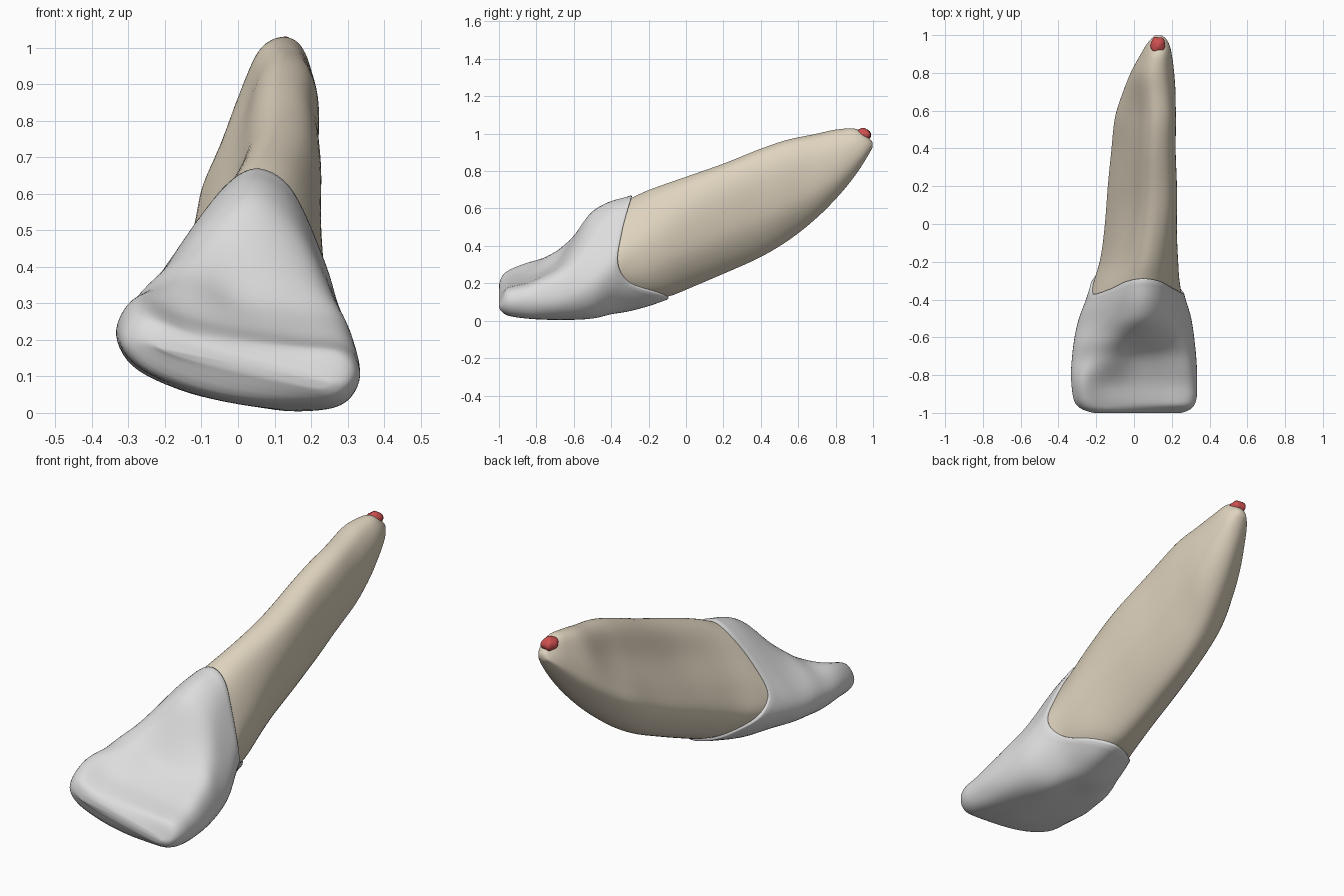
import bpy, bmesh, math, random
from mathutils import Vector

if "Cube" in bpy.data.objects:
    bpy.data.objects.remove(bpy.data.objects["Cube"])

# Bounding box of the tooth along its length: y, x left, x right, z bottom, z top
BOX = [
    (-1.0, -.21, .25, .07, .19), (-.985, -.27, .295, .043, .24), (-.95, -.312, .325, .027, .27),
    (-.9, -.327, .335, .018, .293), (-.8, -.335, .335, .008, .33), (-.7, -.328, .33, .004, .368),
    (-.6, -.315, .32, .004, .475), (-.5, -.292, .305, .01, .59), (-.4, -.255, .27, .025, .64),
    (-.3, -.215, .24, .05, .66), (-.2, -.18, .235, .08, .70), (0, -.155, .227, .165, .77),
    (.2, -.14, .225, .25, .84), (.4, -.12, .218, .34, .92), (.55, -.105, .22, .43, .97),
    (.7, -.06, .22, .55, 1.0), (.8, -.02, .213, .65, 1.022), (.9, .035, .2, .77, 1.03),
    (.95, .065, .188, .845, 1.0), (.98, .09, .17, .895, .975), (.997, .11, .15, .925, .955)]

# Section outlines inside the box (u -1..1, v 0..1), from bottom round by the right
EDGE = [(0, .35), (.45, .15), (.85, 0), (1, .1), (.85, .25), (.45, .45),
        (0, .65), (-.45, .85), (-.85, 1), (-1, .9), (-.85, .75), (-.45, .55)]
INCISAL = [(0, .04), (.45, 0), (.85, .03), (1, .3), (.88, .58), (.45, .65),
           (0, .73), (-.45, .85), (-.83, 1), (-1, .7), (-.85, .4), (-.45, .17)]
HOLLOW = [(0, .06), (.45, 0), (.82, .05), (1, .28), (.88, .66), (.45, .76),
          (0, .84), (-.4, 1), (-.78, .9), (-1, .62), (-.88, .34), (-.45, .15)]
CROWN = [(0, .05), (.45, 0), (.85, .1), (1, .31), (.82, .58), (.5, .86),
         (.1, 1), (-.33, .88), (-.72, .65), (-1, .4), (-.88, .22), (-.45, .1)]
NECK = [(.1, 0), (.55, .07), (.9, .26), (1, .5), (.85, .72), (.55, .93),
        (.15, 1), (-.22, .92), (-.56, .72), (-.86, .48), (-1, .27), (-.55, .07)]
ROOT = [(-.05, 0), (.4, .1), (.8, .3), (.98, .55), (1, .78), (.8, .95),
        (.37, 1), (.02, .92), (-.28, .7), (-.78, .46), (-1, .27), (-.62, .07)]
TIP = [(0, 0), (.5, .07), (.87, .25), (1, .5), (.9, .76), (.55, .95),
       (.07, 1), (-.35, .93), (-.68, .72), (-.92, .47), (-.96, .25), (-.5, .07)]
SHAPES = [(-1, EDGE), (-.96, INCISAL), (-.88, INCISAL), (-.7, HOLLOW), (-.5, CROWN),
          (-.3, NECK), (.15, ROOT), (.55, ROOT), (.85, TIP), (1, TIP)]
# y of the gum line at each outline point
GUM = [-.1, -.16, -.31, -.37, -.35, -.31, -.295, -.31, -.355, -.375, -.29, -.16]
N = 72


def curve(rows, y):
    """Monotone cubic through rows of (y, value)."""
    n = len(rows)
    y = min(max(y, rows[0][0]), rows[-1][0])
    i = 0
    while i < n - 2 and y > rows[i + 1][0]:
        i += 1

    def slope(k):
        return (rows[k + 1][1] - rows[k][1]) / (rows[k + 1][0] - rows[k][0])

    def tangent(k):
        if k == 0 or k == n - 1:
            return slope(min(k, n - 2))
        a, b = slope(k - 1), slope(k)
        return 0 if a * b <= 0 else 2 * a * b / (a + b)
    h = rows[i + 1][0] - rows[i][0]
    t = (y - rows[i][0]) / h
    return ((2*t**3 - 3*t*t + 1) * rows[i][1] + (t**3 - 2*t*t + t) * h * tangent(i)
            + (3*t*t - 2*t**3) * rows[i + 1][1] + (t**3 - t*t) * h * tangent(i + 1))


def loop_value(vals, a):
    """Closed Catmull-Rom through vals, a in 0..1."""
    n = len(vals)
    f = a * n
    i = int(f)
    t = f - i
    p, q, r, s = (vals[(i + k) % n] for k in (-1, 0, 1, 2))
    return .5 * (2*q + (r - p)*t + (2*p - 5*q + 4*r - s)*t*t + (3*q - p - 3*r + s)*t**3)


def surface(a, y, grow=1.0):
    xl, xr, zb, zt = (curve([(r[0], r[k]) for r in BOX], y) for k in (1, 2, 3, 4))
    idx = int(a * 12)
    us, vs = [0] * 12, [0] * 12
    for k in (-1, 0, 1, 2):
        j = (idx + k) % 12
        us[j] = curve([(s[0], s[1][j][0]) for s in SHAPES], y)
        vs[j] = curve([(s[0], s[1][j][1]) for s in SHAPES], y)
    u = loop_value(us, a) * grow
    v = .5 + (loop_value(vs, a) - .5) * grow
    return Vector(((xl + xr) / 2 + u * (xr - xl) / 2, y, zb + v * (zt - zb)))


def material(name, col):
    m = bpy.data.materials.new(name)
    m.diffuse_color = (*col, 1)
    m.use_nodes = True
    m.node_tree.nodes["Principled BSDF"].inputs["Base Color"].default_value = m.diffuse_color
    return m


def finish(bm, name, mat):
    bmesh.ops.recalc_face_normals(bm, faces=bm.faces)
    me = bpy.data.meshes.new(name)
    bm.to_mesh(me)
    bm.free()
    for p in me.polygons:
        p.use_smooth = True
    me.materials.append(mat)
    ob = bpy.data.objects.new(name, me)
    bpy.context.collection.objects.link(ob)
    return ob


def skin(name, rings, mat):
    bm = bmesh.new()
    rows = [[bm.verts.new(p) for p in ring] for ring in rings]
    for r0, r1 in zip(rows, rows[1:]):
        for i in range(N):
            j = (i + 1) % N
            bm.faces.new((r0[i], r0[j], r1[j], r1[i]))
    for r in (rows[0], rows[-1]):
        c = bm.verts.new(sum((v.co for v in r), Vector()) / N)
        for i in range(N):
            bm.faces.new((r[i], r[(i + 1) % N], c))
    # relax the skin a little so the blended sections flow together
    inner = [v for r in rows[1:-3] for v in r]
    for _ in range(4):
        bmesh.ops.smooth_vert(bm, verts=inner, factor=.4,
                              use_axis_x=True, use_axis_z=True)
    return finish(bm, name, mat)


enamel = material("enamel_grey_white", (.72, .72, .72))
dentine = material("root_tan", (.74, .655, .52))
pulp_red = material("pulp_red", (.62, .08, .08))
angles = [i / N for i in range(N)]
gum = [loop_value(GUM, a) for a in angles]

# Crown: from the biting edge to the gum line, with a thin rolled lip
rings = []
for k in range(41):
    s = (k / 40) ** 1.4
    grow = 1 + .025 * max(0, (s - .8) / .2)
    rings.append([surface(a, -1 + (g + 1) * s, grow) for a, g in zip(angles, gum)])
rings.append([surface(a, g + .006, 1.012) for a, g in zip(angles, gum)])
rings.append([surface(a, g, .93) for a, g in zip(angles, gum)])
skin("crown", rings, enamel)

# Root: starts tucked inside the crown and closes at the tip
rings = []
for k in range(51):
    s = 1 - (1 - k / 50) ** 1.4
    grow = 1 - .04 * max(0, 1 - k / 2)
    rings.append([surface(a, g - .03 + (.997 - g + .03) * s, grow) for a, g in zip(angles, gum)])
skin("root", rings, dentine)

# Pulp: small lumpy bud at the root tip
random.seed(3)
bm = bmesh.new()
bmesh.ops.create_icosphere(bm, subdivisions=3, radius=1)
for v in bm.verts:
    n = 1 + .1 * math.sin(5 * v.co.x + 1) * math.cos(4 * v.co.y) + random.uniform(-.02, .02)
    v.co = Vector((.127 + .039 * n * v.co.x, .945 + .046 * n * v.co.y, .994 + .034 * n * v.co.z))
finish(bm, "pulp", pulp_red)
